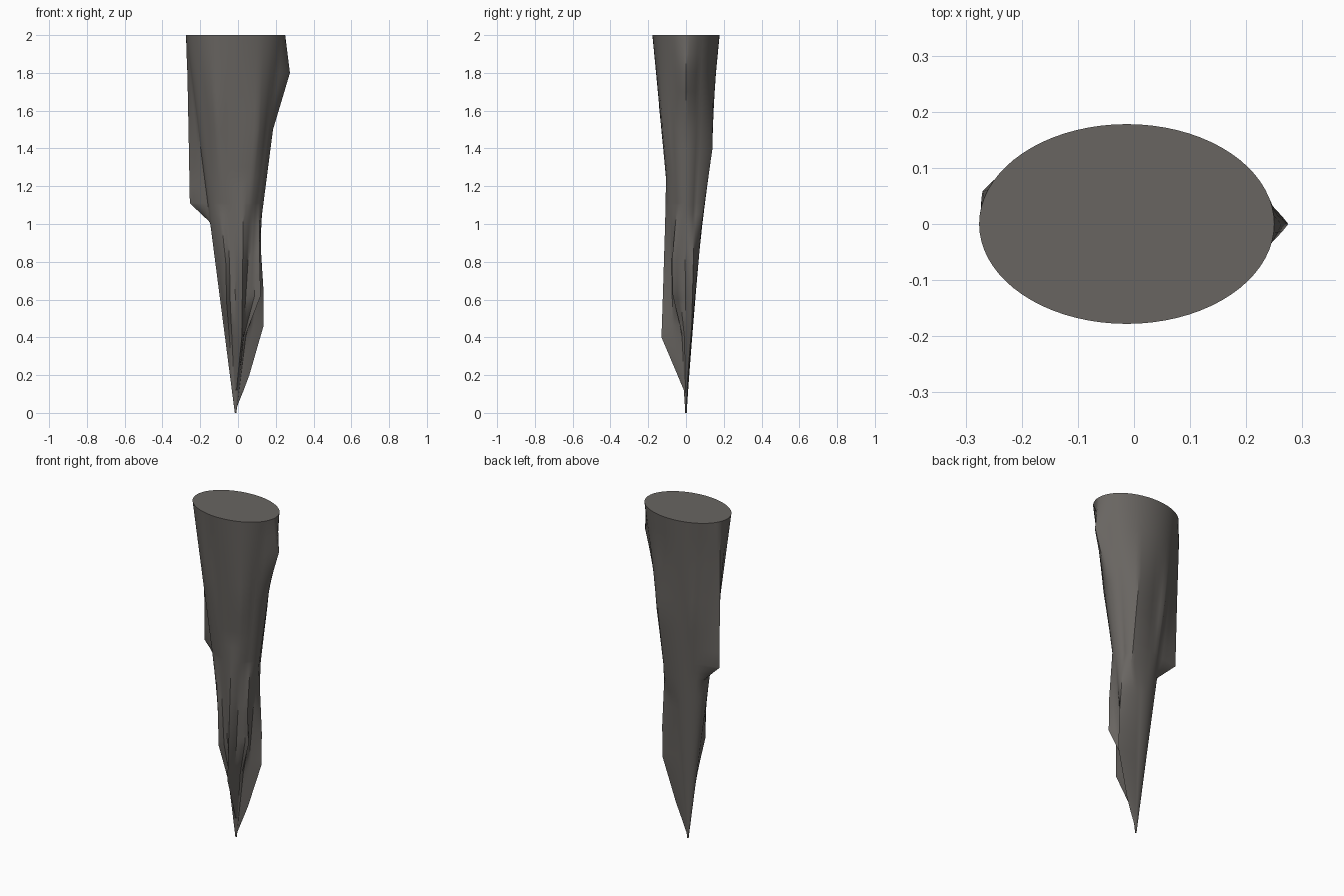
import bpy, bmesh, math

if "Cube" in bpy.data.objects:
    bpy.data.objects.remove(bpy.data.objects["Cube"])

SEG = 72            # points around each ring
CX = -0.013         # axis of the spike

# Each ridge: angle on the ellipse, half width (degrees), start z, end z,
# crest points (z, x, y)
RIDGES = [
    (0, 25, 1.50, 2.0, [(1.8, 0.275, 0.0)]),
    (160, 25, 1.0, 2.0, [(1.11, -0.255, 0.045), (1.5, -0.262, 0.05), (1.9, -0.27, 0.058)]),
    (30, 45, 0.03, 1.05, [(0.12, 0.03, 0.005), (0.2, 0.06, 0.01), (0.46, 0.135, 0.03),
                          (0.65, 0.135, 0.035), (0.85, 0.122, 0.04)]),
    (285, 35, 0.12, 1.25, [(0.4, 0.02, -0.13), (0.8, 0.025, -0.117)]),
    (235, 30, 0.3, 1.1, [(0.58, -0.06, -0.1), (0.8, -0.065, -0.1)]),
    (330, 25, 0.4, 1.1, [(0.62, 0.12, -0.07), (0.8, 0.115, -0.075)]),
    (65, 35, 0.85, 1.8, [(1.0, 0.085, 0.083), (1.4, 0.09, 0.14)]),
    (240, 20, 1.1, 2.0, [(1.6, -0.115, -0.14)]),
    (300, 25, 1.0, 2.0, [(1.5, 0.105, -0.125)]),
    (130, 20, 1.0, 1.8, [(1.4, -0.122, 0.112)]),
]


def base(t, z):
    """Point on the plain tapering elliptical spike."""
    rx = 0.004 + 0.259 * z / 2
    ry = 0.004 + 0.174 * (z / 2) ** 1.12
    return CX + rx * math.cos(t), ry * math.sin(t)


def ridge_offset(ridge, z):
    """Offset of a ridge crest from the plain spike at height z."""
    angle, _, z0, z1, crest = ridge
    t = math.radians(angle)
    pts = [(z0, 0, 0)]
    for cz, x, y in crest:
        bx, by = base(t, cz)
        pts.append((cz, x - bx, y - by))
    pts.append((z1, 0, 0))
    for a, b in zip(pts, pts[1:]):
        if a[0] <= z <= b[0]:
            f = (z - a[0]) / (b[0] - a[0])
            return a[1] + f * (b[1] - a[1]), a[2] + f * (b[2] - a[2])
    return 0, 0


# Ring heights: regular steps plus every ridge break point
heights = {round(i * 0.1, 3) for i in range(21)}
for r in RIDGES:
    heights |= {r[2], r[3]} | {p[0] for p in r[4]}
heights = sorted(heights)

# Ridged spike
bm = bmesh.new()
rings = []
for z in heights:
    offsets = [ridge_offset(r, z) for r in RIDGES]
    ring = []
    for i in range(SEG):
        deg = i * 360 / SEG
        x, y = base(math.radians(deg), z)
        for r, (dx, dy) in zip(RIDGES, offsets):
            d = abs((deg - r[0] + 180) % 360 - 180)
            w = max(0, 1 - d / r[1])
            x += dx * w
            y += dy * w
        ring.append(bm.verts.new((x, y, z)))
    rings.append(ring)
for lo, hi in zip(rings, rings[1:]):
    for i in range(SEG):
        j = (i + 1) % SEG
        bm.faces.new((lo[i], lo[j], hi[j], hi[i]))
bm.faces.new(rings[0][::-1])
bm.faces.new(rings[-1])
bmesh.ops.recalc_face_normals(bm, faces=bm.faces)

mesh = bpy.data.meshes.new("rock_spike")
bm.to_mesh(mesh)
bm.free()
spike = bpy.data.objects.new("rock_spike", mesh)
bpy.context.collection.objects.link(spike)

# Stone colour
stone = bpy.data.materials.new("grey_brown_stone")
stone.diffuse_color = (0.14, 0.13, 0.12, 1)
stone.use_nodes = True
stone.node_tree.nodes["Principled BSDF"].inputs["Base Color"].default_value = stone.diffuse_color
mesh.materials.append(stone)

bpy.context.view_layer.objects.active = spike
spike.select_set(True)
bpy.ops.object.shade_smooth_by_angle(angle=math.radians(35))
